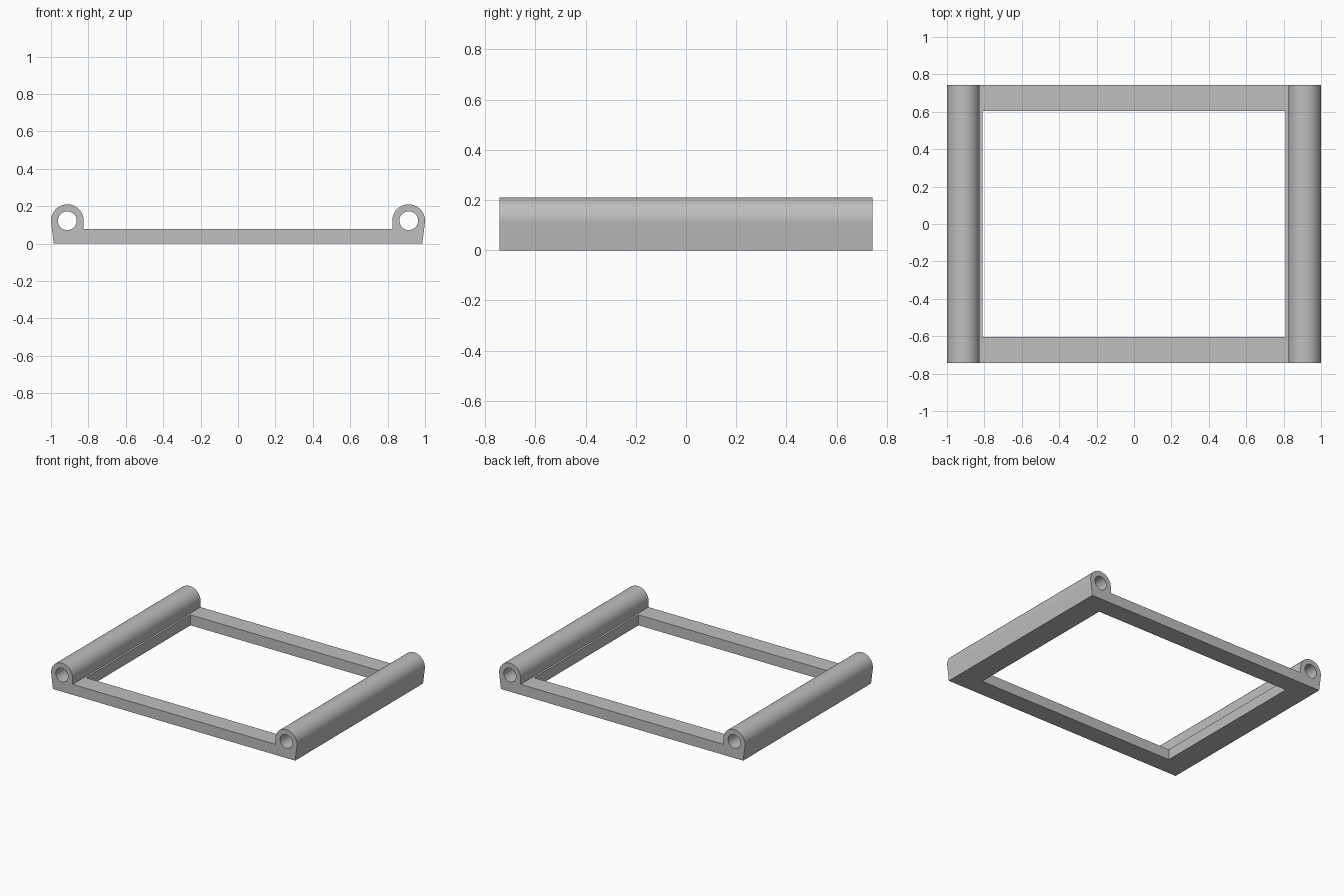
import bpy, bmesh, math
from mathutils import Matrix

if "Cube" in bpy.data.objects:
    bpy.data.objects.remove(bpy.data.objects["Cube"])

HALF_DEPTH = 0.743
TUBE_X, TUBE_Z, TUBE_R, BORE_R = 0.9125, 0.122, 0.0875, 0.05
FRAME_TOP = 0.077
OPENING_X, OPENING_Y = 0.81, 0.605

grey = bpy.data.materials.new("plain_grey")
grey.use_nodes = True
colour = (0.52, 0.52, 0.52, 1)
grey.diffuse_color = colour
grey.node_tree.nodes["Principled BSDF"].inputs["Base Color"].default_value = colour


def make_object(name, bm):
    bmesh.ops.recalc_face_normals(bm, faces=bm.faces)
    mesh = bpy.data.meshes.new(name)
    bm.to_mesh(mesh)
    bm.free()
    mesh.materials.append(grey)
    obj = bpy.data.objects.new(name, mesh)
    bpy.context.collection.objects.link(obj)
    return obj


def cut(target, cutter):
    cutter.hide_render = True
    mod = target.modifiers.new("cut", 'BOOLEAN')
    mod.operation = 'DIFFERENCE'
    mod.solver = 'EXACT'
    mod.object = cutter
    bpy.context.view_layer.objects.active = target
    bpy.ops.object.modifier_apply(modifier=mod.name)
    bpy.data.objects.remove(cutter)


# Right half of the end profile: tapered foot, rounded tube top, step to frame
half = [(0.985, 0)]
STEPS = 32
for i in range(STEPS + 1):
    a = math.radians(-7 + 187 * i / STEPS)
    half.append((TUBE_X + TUBE_R * math.cos(a), TUBE_Z + TUBE_R * math.sin(a)))
half.append((TUBE_X - TUBE_R, FRAME_TOP))
profile = half + [(-x, z) for x, z in reversed(half)]

# Frame with both side rails, extruded front to back
bm = bmesh.new()
face = bm.faces.new([bm.verts.new((x, -HALF_DEPTH, z)) for x, z in profile])
ext = bmesh.ops.extrude_face_region(bm, geom=[face])
bmesh.ops.translate(bm, vec=(0, 2 * HALF_DEPTH, 0),
                    verts=[v for v in ext["geom"] if isinstance(v, bmesh.types.BMVert)])
frame = make_object("frame_with_tube_rails", bm)

# Rectangular opening
bm = bmesh.new()
bmesh.ops.create_cube(bm, size=2, matrix=Matrix.Diagonal((OPENING_X, OPENING_Y, 0.5, 1)))
cut(frame, make_object("opening_cutter", bm))

# Bore through each tube
for side in (-1, 1):
    bm = bmesh.new()
    place = Matrix.Translation((side * TUBE_X, 0, TUBE_Z)) @ Matrix.Rotation(math.pi / 2, 4, 'X')
    bmesh.ops.create_cone(bm, cap_ends=True, segments=48, radius1=BORE_R,
                          radius2=BORE_R, depth=2, matrix=place)
    cut(frame, make_object("bore_cutter", bm))

bpy.ops.object.select_all(action='DESELECT')
frame.select_set(True)
bpy.context.view_layer.objects.active = frame
bpy.ops.object.shade_smooth_by_angle(angle=math.radians(30))
